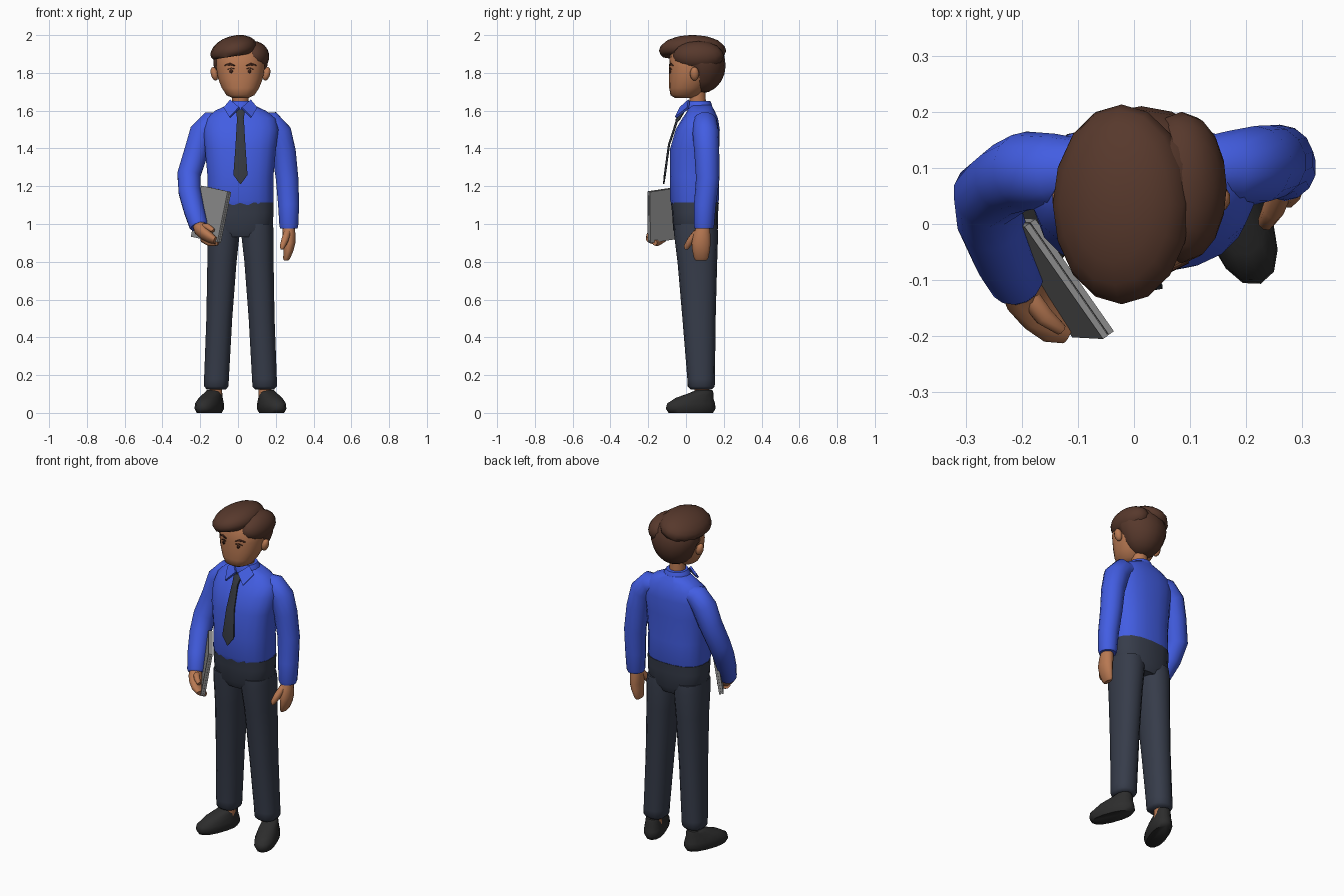
import bpy, bmesh, math
from mathutils import Vector, Matrix
from mathutils.bvhtree import BVHTree

if "Cube" in bpy.data.objects:
    bpy.data.objects.remove(bpy.data.objects["Cube"])

CX = 0.013  # body centre line


def material(name, rgb):
    m = bpy.data.materials.new(name)
    m.diffuse_color = (*rgb, 1)
    m.use_nodes = True
    m.node_tree.nodes["Principled BSDF"].inputs["Base Color"].default_value = m.diffuse_color
    return m


BLUE = material("shirt_blue", (0.055, 0.11, 0.76))
NAVY = material("trouser_grey_blue", (0.037, 0.045, 0.068))
TIE = material("tie_charcoal", (0.036, 0.041, 0.053))
BLACK = material("shoe_black", (0.026, 0.026, 0.026))
SKIN = material("skin_tan", (0.48, 0.19, 0.085))
HAIR = material("hair_brown", (0.095, 0.04, 0.025))
BROW = material("brow_dark_brown", (0.05, 0.017, 0.01))
GREY = material("laptop_grey", (0.28, 0.28, 0.28))


def finish(name, bm, mat, angle=50):
    bmesh.ops.recalc_face_normals(bm, faces=bm.faces)
    me = bpy.data.meshes.new(name)
    bm.to_mesh(me)
    bm.free()
    me.materials.append(mat)
    ob = bpy.data.objects.new(name, me)
    bpy.context.collection.objects.link(ob)
    bpy.ops.object.select_all(action='DESELECT')
    ob.select_set(True)
    bpy.context.view_layer.objects.active = ob
    bpy.ops.object.shade_smooth_by_angle(angle=math.radians(angle))
    return ob


def loft(name, rings, mat, n=14, p=2.0, follow=False, angle=50):
    """Skin through rings (x, y, z, rx, ry); follow tilts them along the path."""
    bm = bmesh.new()
    pts = [Vector(r[:3]) for r in rings]
    loops = []
    for i, r in enumerate(rings):
        tilt = Matrix.Identity(3)
        if follow:
            t = pts[min(i + 1, len(pts) - 1)] - pts[max(i - 1, 0)]
            tilt = Vector((0, 0, -1)).rotation_difference(t).to_matrix()
        loop = []
        for k in range(n):
            a = math.tau * (k + 0.5) / n
            c, s = math.cos(a), math.sin(a)
            v = Vector((math.copysign(abs(c) ** (2 / p), c) * r[3],
                        math.copysign(abs(s) ** (2 / p), s) * r[4], 0))
            loop.append(bm.verts.new(pts[i] + tilt @ v))
        loops.append(loop)
    for a, b in zip(loops, loops[1:]):
        for k in range(n):
            bm.faces.new((a[k], a[(k + 1) % n], b[(k + 1) % n], b[k]))
    bm.faces.new(loops[0])
    bm.faces.new(loops[-1])
    return finish(name, bm, mat, angle)


def ball(name, c, r, mat, rot_y=0, shape=None, u=16, v=10):
    bm = bmesh.new()
    bmesh.ops.create_uvsphere(bm, u_segments=u, v_segments=v, radius=1)
    bm.transform(Matrix.Translation(c) @ Matrix.Rotation(rot_y, 4, 'Y') @ Matrix.Diagonal((*r, 1)))
    if shape:
        for vert in bm.verts:
            shape(vert.co)
    return finish(name, bm, mat, 60)


def plate(name, pts, thick, mat):
    """Flat polygon given a thickness."""
    bm = bmesh.new()
    f = bm.faces.new([bm.verts.new(q) for q in pts])
    f.normal_update()
    d = f.normal * thick
    ext = bmesh.ops.extrude_face_region(bm, geom=[f])
    for g in ext["geom"]:
        if isinstance(g, bmesh.types.BMVert):
            g.co += d
    return finish(name, bm, mat, 30)


# Trousers: hips and two mirrored legs
loft("trouser_hips", [(CX, .05, .93, .13, .10), (CX, .05, .97, .172, .118),
                      (CX, .048, 1.06, .177, .122), (CX, .047, 1.115, .178, .127)], NAVY, 18, 2.6)
for s, side in ((-1, "left"), (1, "right")):
    leg = [(.128, .08, .125, .052, .056), (.128, .08, .14, .066, .072), (.127, .08, .18, .067, .073),
           (.112, .069, .5, .07, .088), (.098, .06, .8, .079, .105), (.09, .053, .95, .088, .117),
           (.088, .05, 1.0, .086, .115)]
    loft("trouser_leg_" + side, [(CX + s * x, y, z, a, b) for x, y, z, a, b in leg], NAVY, 14, 2.3)
    loft("ankle_" + side, [(CX + s * .13, .085, z, .035, .04) for z in (.07, .17)], SKIN, 10)
    # Shoes built straight, then turned outwards
    shoe = loft("shoe_" + side, [(0, 0, 0, .05, .125), (0, 0, .022, .061, .14), (0, .002, .05, .06, .135),
                                 (0, .022, .08, .052, .105), (0, .06, .105, .044, .066),
                                 (0, .075, .12, .038, .045)], BLACK, 14, 2.3, angle=60)
    shoe.location = (CX + s * .165, .025, 0)
    shoe.rotation_euler.z = s * math.radians(20)

# Shirt body
loft("shirt_body", [(CX, .045, 1.10, .172, .122), (CX, .045, 1.125, .178, .13), (CX, .044, 1.25, .176, .131),
                    (CX, .046, 1.40, .19, .131), (CX + .003, .062, 1.50, .20, .118),
                    (CX + .003, .075, 1.56, .185, .095), (CX, .08, 1.60, .135, .072),
                    (CX, .075, 1.63, .07, .06)], BLUE, 20, 2.5)

# Sleeves
loft("sleeve_right", [(.10, .10, 1.545, .045, .05), (.17, .10, 1.535, .066, .066), (.217, .105, 1.48, .07, .07),
                      (.243, .11, 1.38, .065, .066), (.26, .115, 1.24, .061, .062),
                      (.268, .10, 1.10, .057, .058), (.269, .095, .99, .051, .054),
                      (.269, .095, .975, .046, .049)], BLUE, 14, follow=True)
loft("sleeve_left", [(-.075, .10, 1.545, .045, .05), (-.14, .095, 1.535, .066, .066),
                     (-.19, .095, 1.48, .07, .07), (-.222, .082, 1.38, .065, .066),
                     (-.26, .053, 1.26, .063, .063), (-.256, .005, 1.17, .06, .06),
                     (-.232, -.058, 1.07, .055, .055), (-.21, -.10, .995, .05, .05),
                     (-.207, -.106, .985, .044, .044)], BLUE, 14, follow=True)

# Right hand hanging
loft("hand_right", [(.268, .09, .99, .032, .036), (.27, .085, .95, .035, .045), (.272, .08, .90, .033, .052),
                    (.268, .08, .86, .027, .048), (.258, .08, .82, .02, .04), (.255, .08, .807, .012, .03)],
     SKIN, 12)
loft("thumb_right", [(.262, .06, .955, .02, .022), (.248, .025, .915, .02, .02),
                     (.235, .003, .88, .015, .016), (.233, 0, .866, .008, .009)], SKIN, 8, follow=True)

# Left hand gripping the laptop
loft("hand_left", [(-.208, -.105, 1.0, .034, .034), (-.198, -.125, .97, .036, .042),
                   (-.175, -.15, .945, .03, .048), (-.145, -.175, .925, .025, .042),
                   (-.118, -.19, .912, .016, .026)], SKIN, 12, follow=True)
loft("fingers_left", [(-.185, -.125, .925, .022, .025), (-.15, -.15, .905, .024, .02),
                      (-.105, -.165, .9, .015, .013)], SKIN, 8, follow=True)
loft("thumb_left", [(-.195, -.12, .985, .02, .02), (-.16, -.165, .985, .018, .018),
                    (-.13, -.188, .965, .011, .011)], SKIN, 8, follow=True)

# Laptop: lid and base, two slabs side by side
corner = Vector((-.195, -.005, 1.203))
along, down = Vector((.14, -.2, -.03)), Vector((-.055, .003, -.27))
out = along.cross(down).normalized()
if out.x < 0:
    out = -out
for name, start, inset in (("laptop_base", 0, 0), ("laptop_hinge", .011, .006), ("laptop_lid", .013, 0)):
    a, d = along.normalized() * inset, down.normalized() * inset
    o = corner + out * start
    quad = [o + a + d, o + along - a + d, o + along + down - a - d, o + down + a - d]
    n = (quad[1] - quad[0]).cross(quad[2] - quad[1])
    if n.dot(out) < 0:
        quad.reverse()
    plate(name, quad, .003 if name == "laptop_hinge" else .011, GREY)

# Neck, collar and tie
loft("neck", [(CX, .065, 1.58, .045, .045), (CX, .058, 1.72, .045, .045)], SKIN, 12)
loft("collar_band", [(CX, .068, 1.60, .085, .075), (CX, .066, 1.635, .072, .07),
                     (CX, .066, 1.652, .06, .062)], BLUE, 14)
for s, side in ((-1, "left"), (1, "right")):
    flap = [(.05, .02, 1.652), (.085, .015, 1.61), (.055, -.05, 1.56), (.004, -.025, 1.612)]
    flap = [(CX + s * x, y, z) for x, y, z in flap]
    plate("collar_flap_" + side, flap if s < 0 else flap[::-1], .012, BLUE)
loft("tie", [(CX, -.012, 1.605, .026, .012), (CX, -.042, 1.555, .018, .013), (CX, -.05, 1.54, .02, .007),
             (CX, -.09, 1.42, .027, .006), (CX, -.112, 1.26, .039, .006),
             (CX, -.118, 1.212, .003, .004)], TIE, 8, 4, angle=30)

# Head and ears
head = loft("head", [(CX, -.01, 1.668, .045, .05), (CX, -.005, 1.682, .075, .077), (CX, .008, 1.72, .1, .097),
                     (CX, .025, 1.77, .12, .114), (CX, .032, 1.83, .13, .122), (CX, .035, 1.89, .128, .12),
                     (CX, .04, 1.95, .09, .09)], SKIN, 18, 2.3, angle=70)
for s, side in ((-1, "left"), (1, "right")):
    ball("ear_" + side, (CX + s * .138, .045, 1.795), (.02, .024, .037), SKIN, s * .25, u=10, v=8)


# Hair: back cap pulled away from the face, side lobe and swept fringe
def clear_face(co):
    if co.z < 1.86:
        k = min(1, (1.86 - co.z) / .05)
        front = .02 + .045 * k
        if co.y < front:
            co.y = front
        co.x = CX + (co.x - CX) * (1 - .12 * k)


def flat_under(co):
    low = 1.885 + .16 * (co.x + .04)
    co.z = max(co.z, low)


ball("hair_back", (CX, .08, 1.84), (.15, .13, .148), HAIR, shape=clear_face)
ball("hair_side", (.085, .065, 1.89), (.082, .135, .078), HAIR, .5)
ball("hair_fringe", (-.022, .035, 1.918), (.127, .178, .078), HAIR, -.28, shape=flat_under)

# Brows and eyes: thin strips laid on the face
bm = bmesh.new()
bm.from_mesh(head.data)
tree = BVHTree.FromBMesh(bm)
bm.free()


def strip(name, pts, half):
    b = bmesh.new()
    rows = []
    for i, (x, z) in enumerate(pts):
        h = half if 0 < i < len(pts) - 1 else half * .4
        row = []
        for dz in (-h, h):
            hit = tree.ray_cast(Vector((x, -1, z + dz)), Vector((0, 1, 0)))[0]
            row.append(b.verts.new(hit - Vector((0, .004, 0))))
        rows.append(row)
    for p, q in zip(rows, rows[1:]):
        b.faces.new((p[0], q[0], q[1], p[1]))
    ob = finish(name, b, BROW)
    sol = ob.modifiers.new("thickness", 'SOLIDIFY')
    sol.thickness = .006


for s, side in ((-1, "left"), (1, "right")):
    strip("brow_" + side, [(CX + s * x, z) for x, z in ((.03, 1.838), (.055, 1.847), (.085, 1.84))], .006)
    strip("eye_" + side, [(CX + s * x, 1.808) for x in (.041, .049, .057)], .011)
    strip("eyelid_" + side, [(CX + s * x, z) for x, z in ((.033, 1.822), (.05, 1.826), (.07, 1.818))], .003)
